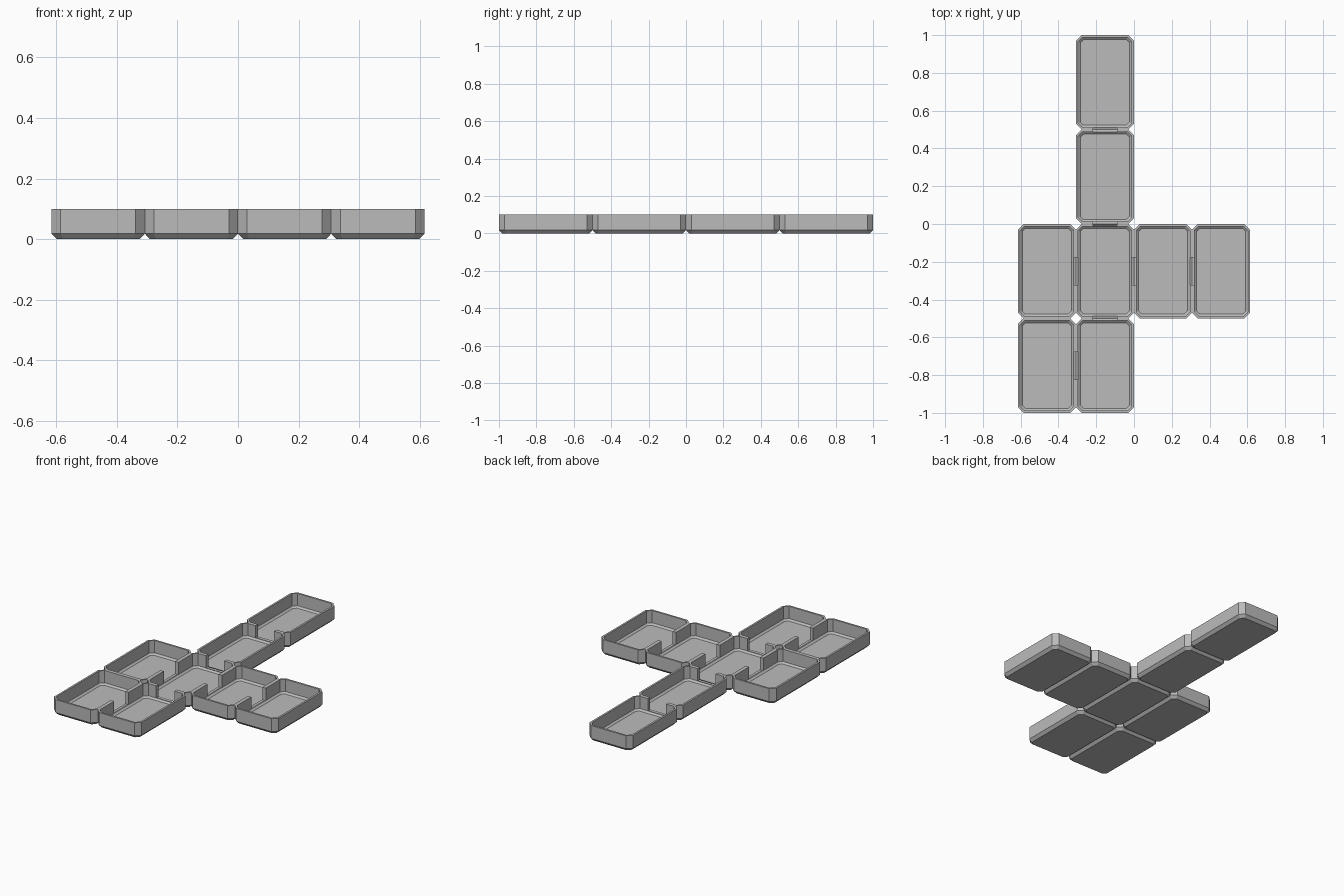
import bpy, bmesh

if "Cube" in bpy.data.objects:
    bpy.data.objects.remove(bpy.data.objects["Cube"])

W, L, H = 0.3075, 0.5, 0.10      # room footprint and wall height
CORNER = 0.03                    # chamfered corner size
DOOR_X, DOOR_Y = 0.064, 0.073    # half widths of door gaps

stone = bpy.data.materials.new("grey")
stone.diffuse_color = (0.5, 0.5, 0.5, 1)
stone.use_nodes = True
stone.node_tree.nodes["Principled BSDF"].inputs["Base Color"].default_value = stone.diffuse_color

# (inset, height) of the lofted tray section, from underside to inner floor
SECTION = [(0.017, 0.0), (0.0, 0.018), (0.0, H), (0.012, H),
           (0.012, 0.022), (0.024, 0.012)]


def ring(inset):
    """Octagon with two extra door points per side: south, east, north, west."""
    x, y = W / 2 - inset, L / 2 - inset
    c = CORNER - 0.586 * inset
    a, b, d, e = x - c, y - c, DOOR_X, DOOR_Y
    return [(-a, -y), (-d, -y), (d, -y), (a, -y),
            (x, -b), (x, -e), (x, e), (x, b),
            (a, y), (d, y), (-d, y), (-a, y),
            (-x, b), (-x, e), (-x, -e), (-x, -b)]


def room(name, cx, cy, doors, open_sill):
    bm = bmesh.new()
    rings = [[bm.verts.new((cx + x, cy + y, z)) for x, y in ring(i)]
             for i, z in SECTION]
    gaps = [4 * "SENW".index(s) + 1 for s in doors]
    for k in range(5):
        for i in range(16):
            if i in gaps and k in (1, 2, 3):
                continue
            j = (i + 1) % 16
            bm.faces.new((rings[k][i], rings[k][j], rings[k + 1][j], rings[k + 1][i]))
    bm.faces.new(rings[0][::-1])     # underside
    bm.faces.new(rings[5])           # floor
    for s, i in zip(doors, gaps):    # door jambs and sill
        lo, ro = [r[i] for r in rings], [r[i + 1] for r in rings]
        bm.faces.new((lo[1], lo[2], lo[3], lo[4]))
        bm.faces.new((ro[4], ro[3], ro[2], ro[1]))
        if s not in open_sill:
            bm.faces.new((lo[1], ro[1], ro[4], lo[4]))
    bmesh.ops.recalc_face_normals(bm, faces=bm.faces)
    me = bpy.data.meshes.new(name)
    bm.to_mesh(me)
    bm.free()
    me.materials.append(stone)
    bpy.context.collection.objects.link(bpy.data.objects.new(name, me))


# name, column, row, sides with doors, doors left without a sill
ROOMS = [("far_north_room", 1, 0, "S", ""), ("north_room", 1, 1, "NS", "S"),
         ("west_room", 0, 2, "E", ""), ("centre_room", 1, 2, "NESW", "N"),
         ("east_room", 2, 2, "EW", ""), ("far_east_room", 3, 2, "W", ""),
         ("south_west_room", 0, 3, "E", ""), ("south_room", 1, 3, "NW", "")]
for name, col, row, doors, open_sill in ROOMS:
    room(name, (col - 1.5) * W, (1.5 - row) * L, doors, open_sill)
